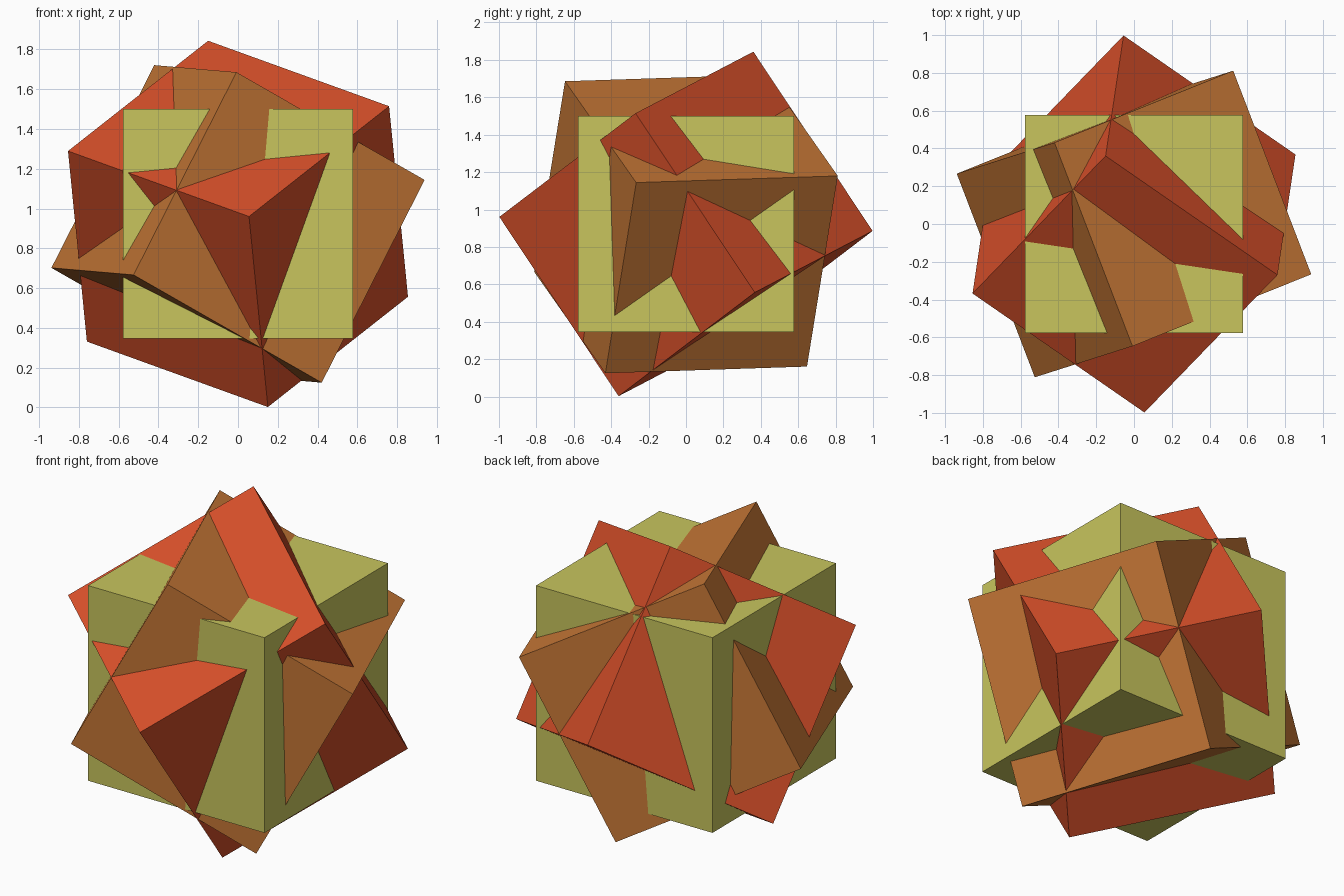
import bpy
from mathutils import Matrix, Vector

if "Cube" in bpy.data.objects:
    bpy.data.objects.remove(bpy.data.objects["Cube"])

CENTRE_Z = 0.923
HALF = 0.5774  # every cube has a circumscribed radius of 1


def cube(name, color, corner=None, n1=None, n2=None):
    """Cube about the shared centre; tilted cubes are set by a corner and two neighbours."""
    rot = Matrix.Identity(3)
    if corner:
        a = Vector(corner)
        u = (Vector(n1) - a).normalized()
        v = Vector(n2) - a
        v = (v - u * v.dot(u)).normalized()
        rot = Matrix((u, v, u.cross(v))).transposed()
    bpy.ops.mesh.primitive_cube_add(size=2 * HALF)
    ob = bpy.context.object
    ob.name = name
    ob.matrix_world = Matrix.Translation((0, 0, CENTRE_Z)) @ rot.to_4x4()
    mat = bpy.data.materials.new(name + "_colour")
    mat.diffuse_color = (*color, 1)
    mat.use_nodes = True
    mat.node_tree.nodes["Principled BSDF"].inputs["Base Color"].default_value = mat.diffuse_color
    ob.data.materials.append(mat)
    return ob


# upright cube
cube("upright_cube", (0.58, 0.56, 0.11))

# two tilted cubes interlocking with it
cube("tilted_orange_cube", (0.55, 0.18, 0.036),
     (-0.005, -0.645, 0.763), (0.94, -0.265, 0.222), (-0.42, 0.43, 0.80))
cube("tilted_red_cube", (0.69, 0.08, 0.023),
     (-0.15, 0.36, 0.922), (0.76, -0.27, 0.593), (-0.855, -0.36, 0.373))
